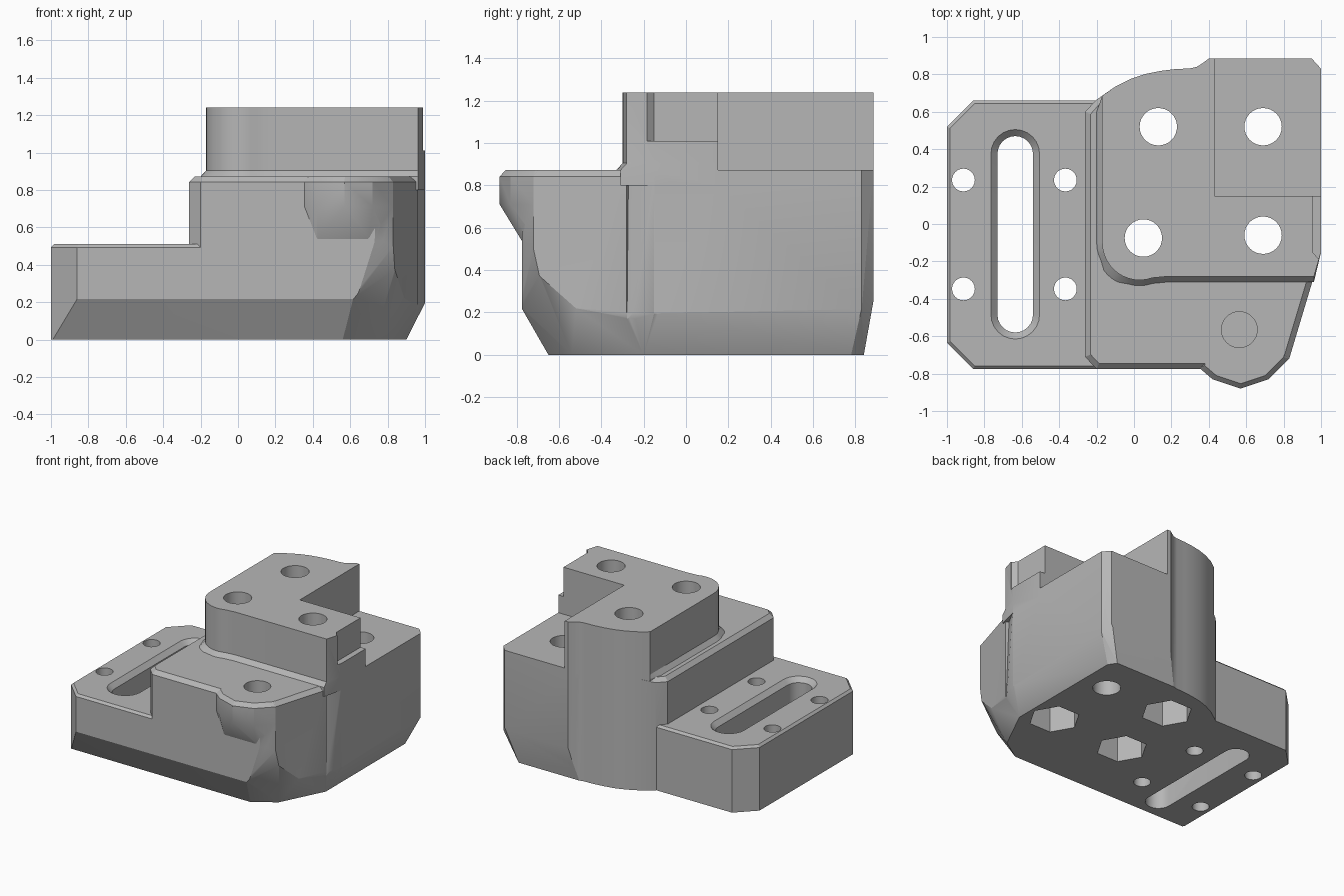
import bpy, bmesh
from math import sin, cos, radians
from mathutils import Vector

cube = bpy.data.objects.get("Cube")
if cube:
    bpy.data.objects.remove(cube, do_unlink=True)

grey = bpy.data.materials.new("machined grey")
grey.use_nodes = True
grey.diffuse_color = (0.47, 0.47, 0.47, 1)
grey.node_tree.nodes["Principled BSDF"].inputs["Base Color"].default_value = (0.47, 0.47, 0.47, 1)


def finish(bm, name):
    bmesh.ops.recalc_face_normals(bm, faces=bm.faces)
    mesh = bpy.data.meshes.new(name)
    bm.to_mesh(mesh)
    bm.free()
    mesh.materials.append(grey)
    ob = bpy.data.objects.new(name, mesh)
    bpy.context.collection.objects.link(ob)
    return ob


def loft(name, rings, bevel=0, rule=None):
    """Solid through (outline, height) rings; optional chamfer on chosen top edges."""
    bm = bmesh.new()
    loops = [[bm.verts.new((x, y, z)) for x, y in pts] for pts, z in rings]
    bm.faces.new(loops[0])
    top = bm.faces.new(loops[-1])
    n = len(loops[0])
    for a, b in zip(loops, loops[1:]):
        for i in range(n):
            j = (i + 1) % n
            bm.faces.new((a[i], a[j], b[j], b[i]))
    bmesh.ops.recalc_face_normals(bm, faces=bm.faces)
    if bevel:
        edges = [e for e in top.edges if rule((e.verts[0].co + e.verts[1].co) / 2)]
        bmesh.ops.bevel(bm, geom=edges, offset=bevel, segments=1, affect='EDGES')
    return finish(bm, name)


def hull(name, points):
    bm = bmesh.new()
    for p in points:
        bm.verts.new(p)
    res = bmesh.ops.convex_hull(bm, input=bm.verts[:])
    loose = {v for v in res["geom_interior"] + res["geom_unused"]
             if isinstance(v, bmesh.types.BMVert) and not v.link_faces}
    bmesh.ops.delete(bm, geom=list(loose), context='VERTS')
    return finish(bm, name)


def combine(ob, other, operation):
    mod = ob.modifiers.new("join", 'BOOLEAN')
    mod.operation, mod.solver, mod.object = operation, 'EXACT', other
    bpy.context.view_layer.update()
    graph = bpy.context.evaluated_depsgraph_get()
    mesh = bpy.data.meshes.new_from_object(ob.evaluated_get(graph))
    ob.modifiers.clear()
    ob.data = mesh
    bpy.data.objects.remove(other, do_unlink=True)


def arc(cx, cy, r, start, end, n):
    steps = [radians(start + (end - start) * i / n) for i in range(n + 1)]
    return [(cx + r * cos(t), cy + r * sin(t)) for t in steps]


def circle(x, y, r, n=32):
    return arc(x, y, r, 0, 360, n)[:-1]


def slot(r):
    return arc(-0.635, 0.375, r, 0, 180, 12) + arc(-0.635, -0.485, r, 180, 360, 12)


# Curved back wall shared by the body and the tower
back = [(0.4, 0.885), (0.37, 0.862), (0.335, 0.84), (0.3, 0.832), (0.22, 0.828), (0.14, 0.818),
        (0.06, 0.802), (-0.02, 0.775), (-0.1, 0.735)]

# Low mounting plate
plate = loft("fixture_block", [
    (outline := [(-0.86, -0.775), (0.3, -0.775), (0.3, 0.66), (-0.86, 0.66), (-1, 0.52), (-1, -0.635)], 0),
    (outline, 0.51)], 0.017, lambda c: c.x < 0.2)

# Main body with a chamfered front and left rim
outline = [(-0.2, -0.775), (0.36, -0.775), (0.74, -0.775), (0.83, -0.72), (0.962, -0.28), (1, -0.15),
           (1, 0.83), (0.95, 0.885)] + back + [(-0.2, 0.665), (-0.262, 0.6), (-0.262, -0.71)]
body = loft("body", [(outline, 0), (outline, 0.872)], 0.03,
            lambda c: c.x < -0.21 or c.y < -0.3)
combine(plate, body, 'UNION')

# Undercut envelope that tapers the lower front, right and back
low = [(-1.02, -0.645), (0.56, -0.65), (0.73, -0.54), (0.9, -0.2), (0.9, 0.78), (0.86, 0.84), (-1.02, 0.84)]
mid = [(-1.02, -0.785, 0.235), (0.62, -0.785, 0.235), (0.72, -0.78, 0.52), (0.835, -0.725, 0.54),
       (0.845, -0.69, 0.38), (0.89, -0.52, 0.22), (0.97, -0.24, 0.17), (1.002, -0.15, 0.2),
       (1.002, 0.83, 0.22), (0.95, 0.89, 0.28), (-1.02, 0.89, 0.28)]
high = [(-1.02, -0.785), (0.74, -0.785), (0.84, -0.725), (1.002, -0.15), (1.002, 0.83), (0.95, 0.89), (-1.02, 0.89)]
envelope = hull("envelope", [(x, y, 0) for x, y in low] + mid + [(x, y, 1.4) for x, y in high])
combine(plate, envelope, 'INTERSECT')

# Rounded front boss that fades into the body below
rim = [(0.35, -0.77), (0.42, -0.83), (0.57, -0.88), (0.72, -0.83), (0.83, -0.72), (0.85, -0.6), (0.4, -0.6)]
center = Vector((0.58, -0.66))
inner = [center + (Vector(p) - center) * 0.88 for p in rim]
foot = [(0.42, -0.77), (0.7, -0.77), (0.8, -0.7), (0.75, -0.6), (0.45, -0.6)]
boss = hull("boss", [(x, y, z) for x, y in rim for z in (0.71, 0.842)]
            + [(x, y, 0.872) for x, y in inner] + [(x, y, 0.53) for x, y in foot])
combine(plate, boss, 'UNION')

# Tower with a flared foot on its front and left sides
tower = [(0.962, -0.28), (1, -0.15), (1, 0.15), (0.43, 0.15), (0.43, 0.885)] + back + [(-0.17, 0.685), (-0.17, 0.6)]
tower += arc(0.03, -0.1, 0.2, 180, 290, 12) + [(0.14, -0.284), (0.18, -0.28)]
flare = [(x - 0.03 * (x < -0.05 and y < 0.65), y - 0.03 * (y < -0.2)) for x, y in tower]
combine(plate, loft("tower", [(flare, 0.8), (flare, 0.872), (tower, 0.905), (tower, 1.24)]), 'UNION')

# Shallow notch on the tower's side
notch = [(0.985, -0.185), (0.955, -0.15), (0.955, 0.2), (1.1, 0.2), (1.1, -0.185)]
combine(plate, loft("notch", [(notch, 1.01), (notch, 1.4)]), 'DIFFERENCE')

# Bolt holes, three of them with hexagonal nut pockets underneath
for x, y, pocket in ((0.13, 0.52, True), (0.69, 0.52, False), (0.05, -0.075, True), (0.69, -0.06, True)):
    ring = circle(x, y, 0.1)
    combine(plate, loft("bolt_hole", [(ring, -0.1), (ring, 1.4)]), 'DIFFERENCE')
    if pocket:
        ring = circle(x, y, 0.185, 6)
        combine(plate, loft("nut_pocket", [(ring, -0.1), (ring, 0.25)]), 'DIFFERENCE')

# Four small plate holes
for x in (-0.912, -0.367):
    for y in (-0.347, 0.235):
        ring = circle(x, y, 0.061, 24)
        combine(plate, loft("plate_hole", [(ring, -0.1), (ring, 0.7)]), 'DIFFERENCE')

# Long slot with a chamfered mouth
combine(plate, loft("slot", [(slot(0.095), -0.1), (slot(0.095), 0.475), (slot(0.13), 0.51),
                             (slot(0.13), 0.6)]), 'DIFFERENCE')

# Blind hole in the boss
ring = circle(0.563, -0.565, 0.096)
combine(plate, loft("blind_hole", [(ring, 0.55), (ring, 1)]), 'DIFFERENCE')

# One material, smooth curves with crisp edges
plate.data.materials.clear()
plate.data.materials.append(grey)
for face in plate.data.polygons:
    face.material_index = 0
bpy.ops.object.select_all(action='DESELECT')
plate.select_set(True)
bpy.context.view_layer.objects.active = plate
bpy.ops.object.shade_smooth_by_angle(angle=radians(25))
